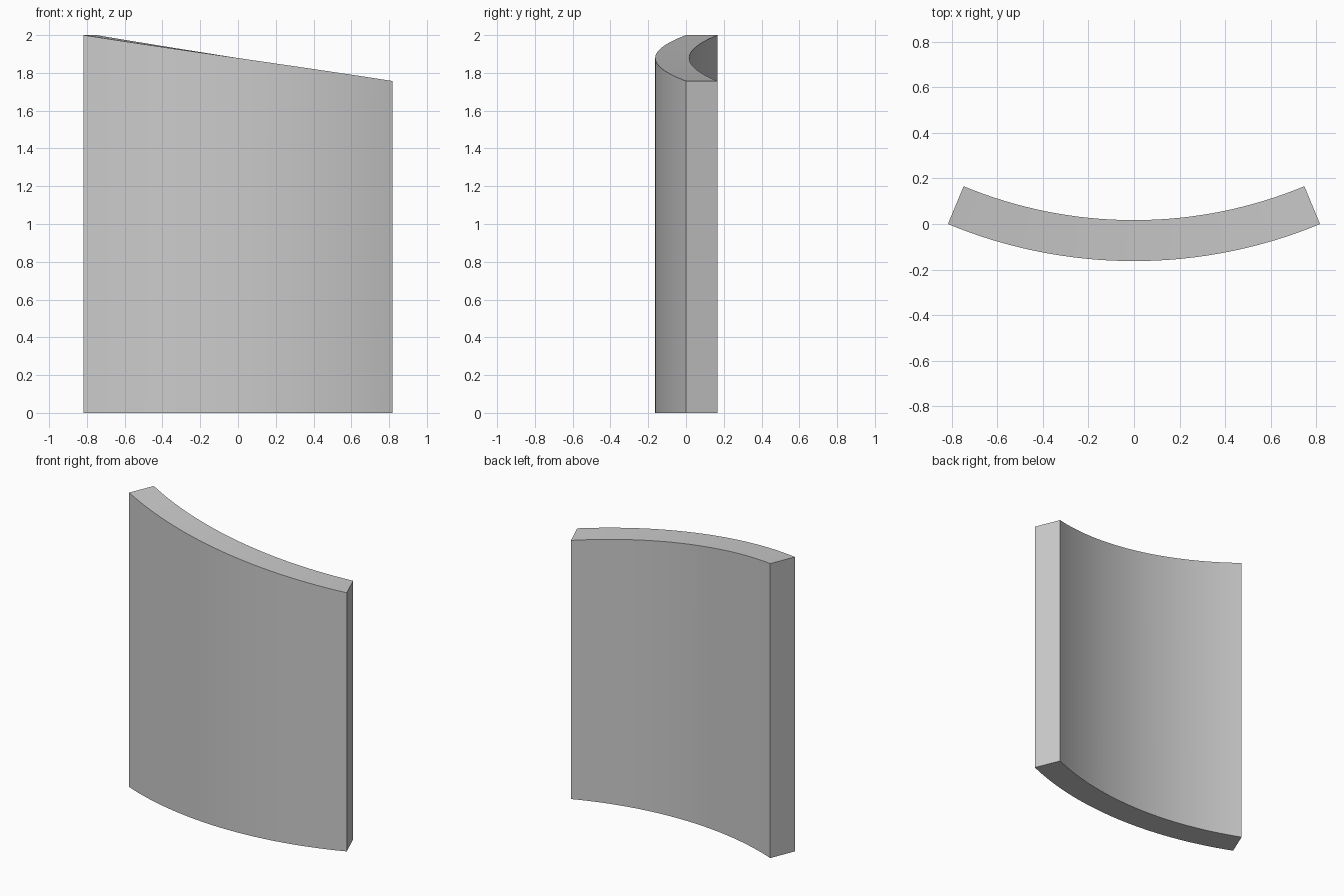
import bpy, bmesh, math

if "Cube" in bpy.data.objects:
    bpy.data.objects.remove(bpy.data.objects["Cube"])

R_OUT, R_IN = 2.137, 1.957      # outer and inner wall radii
HALF = math.radians(22.5)       # half of the arc
CY = 1.974                      # arc centre on y
Z_LEFT, Z_RIGHT = 2.0, 1.757    # top edge heights
SEGS = 32

bm = bmesh.new()


def section(t):
    """Radial cross-section of the wall at fraction t from left to right."""
    a = -HALF + 2 * HALF * t
    top = Z_LEFT + (Z_RIGHT - Z_LEFT) * t
    corners = [(R_OUT, 0), (R_IN, 0), (R_IN, top), (R_OUT, top)]
    return [bm.verts.new((r * math.sin(a), CY - r * math.cos(a), z)) for r, z in corners]


# Curved wall with a ramped top, swept section by section
rings = [section(i / SEGS) for i in range(SEGS + 1)]
for a, b in zip(rings, rings[1:]):
    for k in range(4):
        n = (k + 1) % 4
        bm.faces.new((a[k], a[n], b[n], b[k]))

# End caps
bm.faces.new(rings[0])
bm.faces.new(rings[-1][::-1])
bmesh.ops.recalc_face_normals(bm, faces=bm.faces)

mesh = bpy.data.meshes.new("curved_wall")
bm.to_mesh(mesh)
bm.free()
wall = bpy.data.objects.new("curved_wall", mesh)
bpy.context.collection.objects.link(wall)

# Smooth curve, crisp edges
bpy.context.view_layer.objects.active = wall
wall.select_set(True)
bpy.ops.object.shade_smooth_by_angle(angle=math.radians(30))
